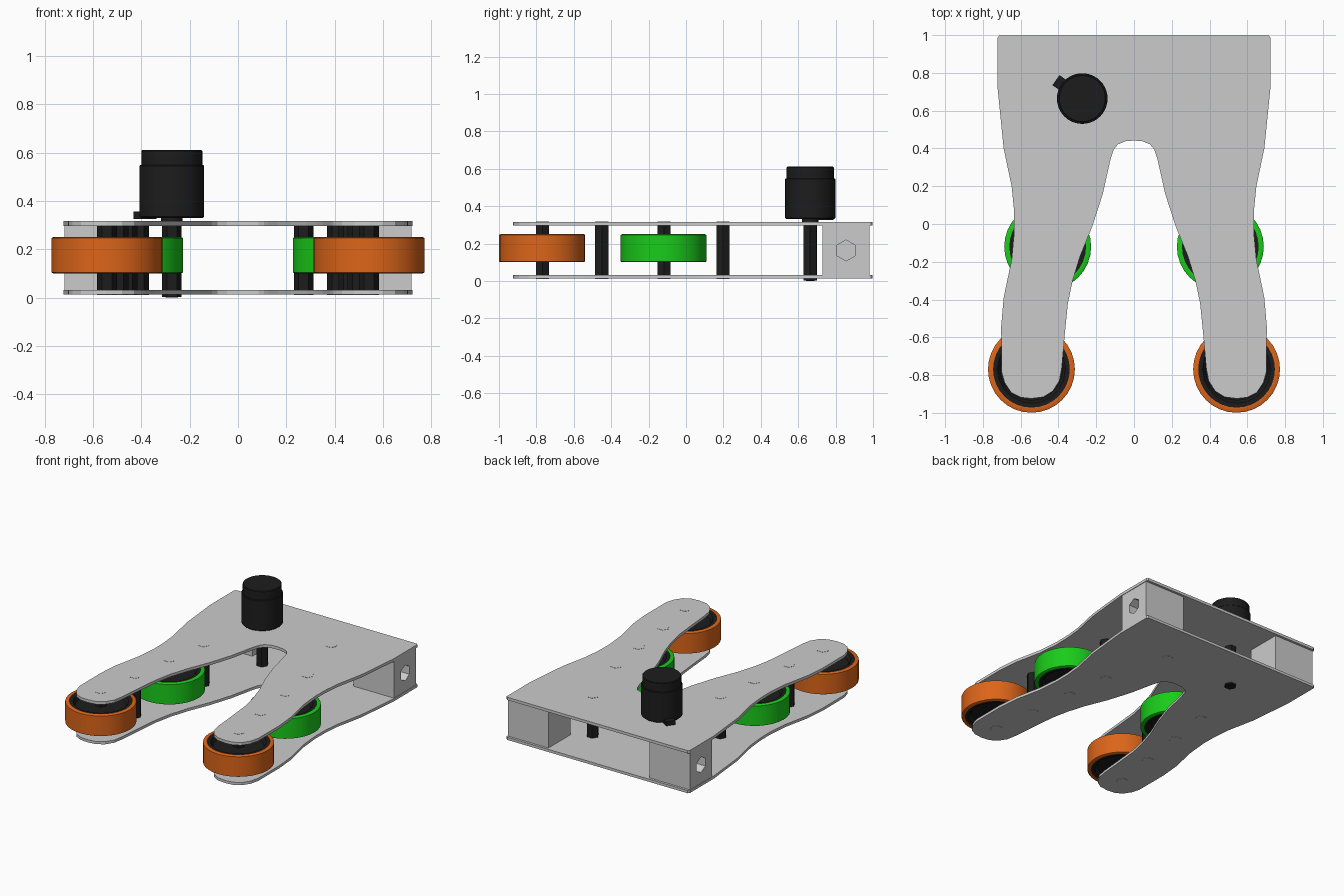
import bpy, bmesh, math
from mathutils import Matrix

if "Cube" in bpy.data.objects:
    bpy.data.objects.remove(bpy.data.objects["Cube"])


def material(name, rgb):
    m = bpy.data.materials.new(name)
    m.diffuse_color = (*rgb, 1)
    m.use_nodes = True
    m.node_tree.nodes["Principled BSDF"].inputs["Base Color"].default_value = m.diffuse_color
    return m


BLACK = material("black", (0.012, 0.012, 0.012))
ORANGE = material("orange", (0.72, 0.13, 0.01))
GREEN = material("green", (0.01, 0.6, 0.01))


def finish(name, bm, mat=None, smooth=False):
    bmesh.ops.recalc_face_normals(bm, faces=bm.faces)
    mesh = bpy.data.meshes.new(name)
    bm.to_mesh(mesh)
    bm.free()
    ob = bpy.data.objects.new(name, mesh)
    bpy.context.collection.objects.link(ob)
    if mat:
        mesh.materials.append(mat)
    if smooth:
        bpy.ops.object.select_all(action='DESELECT')
        ob.select_set(True)
        bpy.context.view_layer.objects.active = ob
        bpy.ops.object.shade_smooth_by_angle(angle=math.radians(30))
    return ob


def prism(name, points, z0, z1, mat=None):
    bm = bmesh.new()
    face = bm.faces.new([bm.verts.new((x, y, z0)) for x, y in points])
    ext = bmesh.ops.extrude_face_region(bm, geom=[face])
    for v in ext["geom"]:
        if isinstance(v, bmesh.types.BMVert):
            v.co.z = z1
    return finish(name, bm, mat)


def hexagon(x, y, r):
    return [(x + r * math.cos(i * math.pi / 3), y + r * math.sin(i * math.pi / 3)) for i in range(6)]


def lathe(name, profile, x, y, n, mat, closed=False, smooth=False):
    bm = bmesh.new()
    rings = [[bm.verts.new((x + r * math.cos(2 * math.pi * i / n), y + r * math.sin(2 * math.pi * i / n), z))
              for i in range(n)] for r, z in profile]
    pairs = list(zip(rings, rings[1:]))
    if closed:
        pairs.append((rings[-1], rings[0]))
    else:
        bm.faces.new(rings[0])
        bm.faces.new(rings[-1])
    for a, b in pairs:
        for i in range(n):
            j = (i + 1) % n
            bm.faces.new((a[i], a[j], b[j], b[i]))
    return finish(name, bm, mat, smooth)


# Two forked side plates, outlined on one half and mirrored
half = [(0.712, 0.998), (0.722, 0.988), (0.722, 0.72), (0.69, 0.4), (0.648, 0.2), (0.636, 0.08),
        (0.634, -0.04), (0.648, -0.19), (0.69, -0.39), (0.703, -0.54), (0.702, -0.78), (0.685, -0.84),
        (0.65, -0.892), (0.6, -0.918), (0.545, -0.924), (0.48, -0.916), (0.43, -0.885), (0.395, -0.83),
        (0.382, -0.76), (0.368, -0.6), (0.35, -0.42), (0.325, -0.3), (0.285, -0.17), (0.22, -0.01),
        (0.165, 0.16), (0.125, 0.34), (0.107, 0.395), (0.085, 0.422), (0.045, 0.438)]
outline = half + [(0, 0.442)] + [(-x, y) for x, y in reversed(half)]
prism("bottom_plate", outline, 0.012, 0.031)
prism("top_plate", outline, 0.296, 0.316)

# Hex standoffs with grey flush ends
posts = [(0.41, 0.198), (0.457, -0.118), (0.495, -0.45), (0.543, -0.767), (0.272, 0.663)]
for s in (-1, 1):
    for x, y in posts:
        if (s, x) == (-1, 0.272):
            continue
        prism("hex_standoff", hexagon(s * x, y, 0.041), 0.02, 0.305, BLACK)
        prism("upper_bolt_end", hexagon(s * x, y, 0.041), 0.3, 0.3175)
        prism("lower_bolt_end", hexagon(s * x, y, 0.041), 0.0105, 0.028)

# Wheels: coloured tyre around a dished black hub
for s in (-1, 1):
    for label, x, y, mat in (("front", 0.543, -0.769, ORANGE), ("rear", 0.457, -0.12, GREEN)):
        lathe(label + "_tyre", [(0.203, 0.1), (0.222, 0.1), (0.23, 0.104), (0.23, 0.246), (0.222, 0.25), (0.203, 0.25)],
              s * x, y, 32, mat, closed=True, smooth=True)
        lathe(label + "_hub", [(0.04, 0.13), (0.165, 0.13), (0.18, 0.105), (0.206, 0.105),
                               (0.206, 0.245), (0.18, 0.245), (0.165, 0.22), (0.04, 0.22)],
              s * x, y, 20, BLACK)

# Rear corner spacer blocks with a hex side hole
for s in (-1, 1):
    bm = bmesh.new()
    bmesh.ops.create_cube(bm, size=1, matrix=Matrix.Translation((s * 0.558, 0.856, 0.1635))
                          @ Matrix.Diagonal((0.32, 0.25, 0.265, 1)))
    block = finish("corner_block", bm)
    bm = bmesh.new()
    bmesh.ops.create_cone(bm, cap_ends=True, segments=6, radius1=0.056, radius2=0.056, depth=0.5,
                          matrix=Matrix.Translation((s * 0.718, 0.856, 0.163)) @ Matrix.Rotation(math.pi / 2, 4, 'Y')
                          @ Matrix.Rotation(math.pi / 2, 4, 'Z'))
    cutter = finish("hole_cutter", bm)
    cutter.hide_render = True
    cutter.hide_viewport = True
    cut = block.modifiers.new("hex_hole", 'BOOLEAN')
    cut.operation = 'DIFFERENCE'
    cut.solver = 'EXACT'
    cut.object = cutter

# Motor with its drive shaft and cable outlet
mx, my = -0.274, 0.664
lathe("motor_body", [(0.045, 0.314), (0.045, 0.33), (0.128, 0.33), (0.134, 0.336), (0.134, 0.545), (0.131, 0.548),
                     (0.126, 0.548), (0.126, 0.607), (0.122, 0.611)], mx, my, 40, BLACK, smooth=True)
prism("drive_shaft", hexagon(mx, my, 0.041), 0.002, 0.316, BLACK)
bm = bmesh.new()
bmesh.ops.create_cube(bm, size=1, matrix=Matrix.Translation((mx, my, 0.341)) @ Matrix.Rotation(math.radians(145), 4, 'Z')
                      @ Matrix.Translation((0.135, 0, 0)) @ Matrix.Diagonal((0.07, 0.065, 0.03, 1)))
finish("cable_outlet", bm, BLACK)
prism("shaft_collar", hexagon(mx, my, 0.026), 0.0, 0.01, BLACK)
